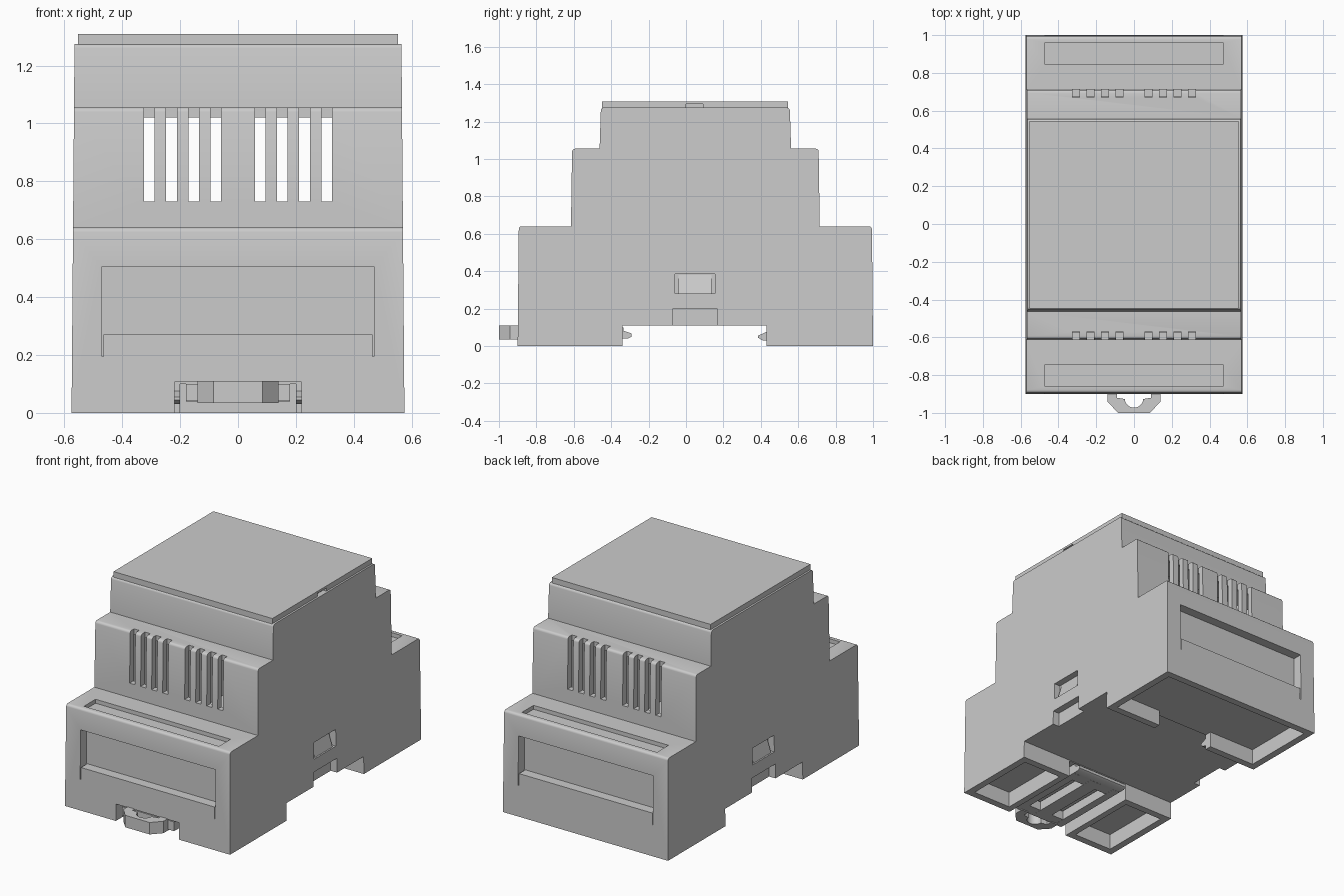
import bpy, bmesh, math

if "Cube" in bpy.data.objects:
    bpy.data.objects.remove(bpy.data.objects["Cube"])

MID = 0.1  # front and back mirror as y -> MID - y


def finish(name, bm):
    bmesh.ops.recalc_face_normals(bm, faces=bm.faces)
    me = bpy.data.meshes.new(name)
    bm.to_mesh(me)
    bm.free()
    ob = bpy.data.objects.new(name, me)
    bpy.context.collection.objects.link(ob)
    return ob


def add_prism(bm, pts, a, b, axis='x'):
    """Extrude a 2D outline along x (points are y,z) or z (points are x,y)."""
    put = (lambda p, t: (t, p[0], p[1])) if axis == 'x' else (lambda p, t: (p[0], p[1], t))
    lo = [bm.verts.new(put(p, a)) for p in pts]
    hi = [bm.verts.new(put(p, b)) for p in pts]
    bm.faces.new(lo)
    bm.faces.new(hi)
    n = len(pts)
    for i in range(n):
        bm.faces.new((lo[i], lo[(i + 1) % n], hi[(i + 1) % n], hi[i]))


def add_box(bm, x0, x1, y0, y1, z0, z1):
    add_prism(bm, [(y0, z0), (y1, z0), (y1, z1), (y0, z1)], x0, x1)


def both_ends(bm, x0, x1, y0, y1, z0, z1):
    add_box(bm, x0, x1, y0, y1, z0, z1)
    add_box(bm, x0, x1, MID - y1, MID - y0, z0, z1)


def cut(ob, cutter):
    m = ob.modifiers.new("cut", 'BOOLEAN')
    m.operation = 'DIFFERENCE'
    m.solver = 'EXACT'
    m.use_self = True
    m.object = cutter
    bpy.context.view_layer.objects.active = ob
    bpy.ops.object.modifier_apply(modifier=m.name)
    bpy.data.objects.remove(cutter)


def mirrored(half):
    return half + [(MID - y, z) for y, z in reversed(half)]


# stepped housing with a rail channel underneath and slightly tapered sides
bm = bmesh.new()
steps = mirrored([(-0.9, 0), (-0.894, 0.64), (-0.615, 0.64), (-0.609, 1.055),
                  (-0.462, 1.055), (-0.455, 1.275)])
add_prism(bm, steps + [(0.43, 0), (0.43, 0.11), (-0.34, 0.11), (-0.34, 0)], -0.575, 0.575)
bmesh.ops.recalc_face_normals(bm, faces=bm.faces)
rims = [e for e in bm.edges if e.is_convex and e.verts[0].co.z > 0.6
        and abs(e.verts[0].co.x - e.verts[1].co.x) > 1]
bmesh.ops.bevel(bm, geom=rims, offset=0.015, segments=3, profile=0.5, affect='EDGES')
for v in bm.verts:
    v.co.x *= 1 - 0.014 * v.co.z
housing = finish("housing", bm)

# hollow interior
bm = bmesh.new()
add_prism(bm, mirrored([(-0.575, 0.145), (-0.575, 1.02), (-0.42, 1.02), (-0.42, 1.24)]),
          -0.515, 0.515)
cut(housing, finish("interior_cutter", bm))

# vents, terminal windows and side openings
bm = bmesh.new()
for i in range(4):
    x = 0.058 + 0.0767 * i
    both_ends(bm, x, x + 0.037, -0.7, -0.57, 0.73, 1.1)
    both_ends(bm, -x - 0.037, -x, -0.7, -0.57, 0.73, 1.1)
both_ends(bm, -0.47, 0.47, -0.95, -0.835, 0.27, 0.505)
both_ends(bm, -0.47, 0.47, -0.86, -0.745, 0.615, 0.7)
for s in (-1, 1):
    both_ends(bm, min(s * 0.464, s * 0.47), max(s * 0.464, s * 0.47), -0.95, -0.84, 0.195, 0.3)
    a, b = sorted((s * 0.53, s * 0.7))
    add_box(bm, a, b, -0.06, 0.155, 0.28, 0.385)
    add_box(bm, a, b, -0.07, 0.165, 0.05, 0.2)
cut(housing, finish("opening_cutter", bm))

# pockets in the feet and the latch track
bm = bmesh.new()
for s in (-1, 1):
    a, b = sorted((s * 0.26, s * 0.53))
    add_box(bm, a, b, -0.855, -0.385, -0.1, 0.1)
add_box(bm, -0.22, 0.22, -1, -0.3, -0.1, 0.106)
add_box(bm, -0.53, 0.53, 0.475, 0.955, -0.1, 0.1)
add_box(bm, -0.2, 0.2, 0.4, 0.5, -0.1, 0.1)
cut(housing, finish("foot_cutter", bm))

# sloped catches inside the side openings
bm = bmesh.new()
for s in (-1, 1):
    ring = [[bm.verts.new((s * x, y, z)) for x, z in ((0.525, 0.275), (0.565, 0.275), (0.532, 0.38), (0.525, 0.38))]
            for y in (-0.04, 0.135)]
    bm.faces.new(ring[0])
    bm.faces.new(ring[1])
    for i in range(4):
        j = (i + 1) % 4
        bm.faces.new((ring[0][i], ring[0][j], ring[1][j], ring[1][i]))
finish("side_catches", bm)

# top cover with a pry slot on the right
bm = bmesh.new()
add_box(bm, -0.553, 0.553, -0.448, 0.545, 1.265, 1.308)
cover = finish("top_cover", bm)
bm = bmesh.new()
add_box(bm, 0.53, 0.7, 0.0, 0.09, 1.2, 1.295)
cut(cover, finish("pry_slot_cutter", bm))

# fixed rail hooks on the back foot
bm = bmesh.new()
hook = [(0.44, 0.03), (0.41, 0.03), (0.385, 0.045), (0.385, 0.055), (0.44, 0.08)]
add_prism(bm, hook, 0.2, 0.42)
add_prism(bm, hook, -0.42, -0.2)
finish("fixed_hooks", bm)

# sliding latch: rails, cross bars and rail tongue
bm = bmesh.new()
for x0, x1 in ((-0.18, -0.13), (-0.045, 0.045), (0.13, 0.18)):
    add_box(bm, x0, x1, -0.88, -0.35, 0.04, 0.1)
for y0, y1 in ((-0.895, -0.82), (-0.42, -0.335)):
    add_box(bm, -0.18, 0.18, y0, y1, 0.041, 0.099)
add_prism(bm, [(-0.345, 0.04), (-0.31, 0.04), (-0.292, 0.05), (-0.292, 0.068), (-0.345, 0.085)],
          -0.18, 0.18)
finish("latch_slide", bm)

# latch finger pull
bm = bmesh.new()
half = [(0.09, -0.88), (0.14, -0.88), (0.14, -0.94), (0.085, -1.0)]
arc = [(-0.048 * math.cos(math.pi * i / 12), -0.927 - 0.045 * math.sin(math.pi * i / 12))
       for i in range(13)]
outline = half + [(-x, y) for x, y in reversed(half)] + [(-0.09, -0.92)] + arc + [(0.09, -0.92)]
add_prism(bm, outline, 0.035, 0.11, 'z')
finish("latch_pull", bm)

# smooth the rounded rims, keep every corner crisp
bpy.ops.object.select_all(action='DESELECT')
for ob in bpy.context.scene.objects:
    ob.select_set(True)
bpy.context.view_layer.objects.active = housing
bpy.ops.object.shade_smooth_by_angle(angle=math.radians(35))
